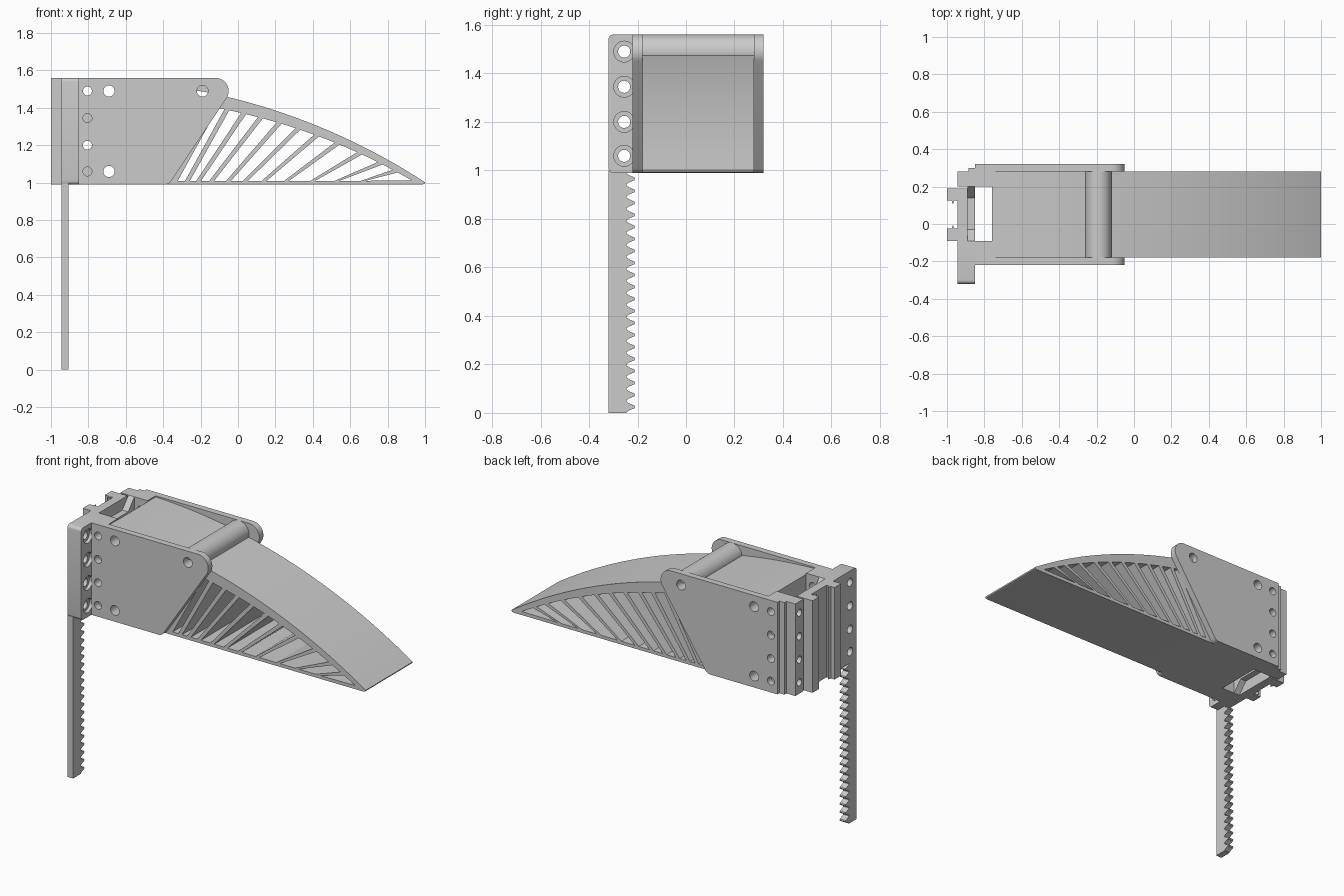
import bpy, bmesh, math

if "Cube" in bpy.data.objects:
    bpy.data.objects.remove(bpy.data.objects["Cube"])


def arc(cu, cv, r, a0, a1, n):
    return [(cu + r * math.cos(math.radians(a0 + (a1 - a0) * i / n)),
             cv + r * math.sin(math.radians(a0 + (a1 - a0) * i / n))) for i in range(n + 1)]


def circle(cu, cv, r, n=32):
    return arc(cu, cv, r, 0, 360, n)[:-1]


def rect(u0, u1, v0, v1):
    return [(u0, v0), (u1, v0), (u1, v1), (u0, v1)]


def prism(name, axis, lo, hi, loops):
    """Extrude an outline (first loop) with holes (other loops) along an axis."""
    cu = bpy.data.curves.new(name, 'CURVE')
    cu.dimensions, cu.fill_mode, cu.extrude = '2D', 'BOTH', (hi - lo) / 2
    for loop in loops:
        sp = cu.splines.new('POLY')
        sp.points.add(len(loop) - 1)
        for p, (u, v) in zip(sp.points, loop):
            p.co = (u, v, 0, 1)
        sp.use_cyclic_u = True
    tmp = bpy.data.objects.new("tmp", cu)
    bpy.context.collection.objects.link(tmp)
    bpy.context.view_layer.update()
    ev = tmp.evaluated_get(bpy.context.evaluated_depsgraph_get())
    me = bpy.data.meshes.new_from_object(ev)
    me.name = name
    bpy.data.objects.remove(tmp)
    bpy.data.curves.remove(cu)
    bm = bmesh.new()
    bm.from_mesh(me)
    bmesh.ops.remove_doubles(bm, verts=bm.verts, dist=1e-5)
    for vert in bm.verts:
        u, v, w = vert.co
        w += (lo + hi) / 2
        vert.co = {'x': (w, u, v), 'y': (u, w, v), 'z': (u, v, w)}[axis]
    bmesh.ops.recalc_face_normals(bm, faces=bm.faces)
    bm.to_mesh(me)
    bm.free()
    ob = bpy.data.objects.new(name, me)
    bpy.context.collection.objects.link(ob)
    for o in bpy.context.selected_objects:
        o.select_set(False)
    ob.select_set(True)
    bpy.context.view_layer.objects.active = ob
    bpy.ops.object.shade_smooth_by_angle(angle=math.radians(30))
    return ob


Z0, Z1 = 0.99, 1.56
LEVELS = (1.06, 1.20, 1.345, 1.49)
PINS = [(-0.69, 1.49), (-0.69, 1.06), (-0.19, 1.49)]


# Blade: curved top, flat bottom, slanted ribs between through openings
def top(x):
    return math.sqrt(3.4 ** 2 - (x + 0.857) ** 2) - 1.846


def inner(x):
    return top(x) - 0.07 + 0.035 * (x + 0.06)


outline = [(-0.76, Z0), (0.985, Z0), (0.997, 0.994), (1.0, 1.002)]
outline += [(0.99 - 1.75 * i / 40, top(0.99 - 1.75 * i / 40)) for i in range(41)]
ribs = [(-0.335, -0.12), (-0.27, -0.06), (-0.21, 0.03), (-0.14, 0.12), (-0.05, 0.22),
        (0.04, 0.32), (0.14, 0.42), (0.26, 0.53), (0.40, 0.65), (0.53, 0.76), (0.67, 0.84)]
w = 0.013
openings = []
for (b0, t0), (b1, t1) in zip(ribs, ribs[1:]):
    xs = [t1 - w + (t0 + w - t1 + w) * i / 3 for i in range(4)]
    openings.append([(b0 + w, 1.01), (b1 - w, 1.01)] + [(x, inner(x)) for x in xs])
b, t = ribs[-1]
openings.append([(b + w, 1.01), (0.93, 1.012), (t + w, inner(t + w))])
prism("blade", 'y', -0.18, 0.28, [outline] + openings + [circle(x, z, 0.03) for x, z in PINS])

# Round pivot hub across the blade
prism("pivot_hub", 'y', -0.18, 0.28, [circle(-0.19, 1.49, 0.07, 48), circle(-0.19, 1.49, 0.03)])

# Side plates with pin and screw holes
plate = [(-0.85, Z0)] + arc(-0.39, 1.03, 0.04, -90, -34, 6) + arc(-0.12, 1.49, 0.07, -34, 90, 16) + [(-0.85, Z1)]
holes = [circle(x, z, 0.03) for x, z in PINS] + [circle(-0.805, z, 0.024) for z in LEVELS]
prism("front_side_plate", 'y', -0.22, -0.18, [plate] + holes)
prism("back_side_plate", 'y', 0.28, 0.32, [plate] + holes)

# Corner columns joining the plates to the rear mount
for name, y0, y1 in (("front_column", -0.18, -0.09), ("back_column", 0.20, 0.28)):
    prism(name, 'y', y0, y1, [rect(-0.85, -0.76, Z0, Z1)] +
          [circle(-0.805, z, 0.024) for z in (1.20, 1.49)])

# Rear mounting blocks with counterbored screw holes
block = [(-0.09, Z0), (-0.09, Z1)] + arc(-0.30, Z1 - 0.02, 0.02, 90, 180, 5) + \
    arc(-0.30, Z0 + 0.02, 0.02, 180, 270, 5)
prism("front_mount_block", 'x', -0.945, -0.87, [block] + [circle(-0.255, z, 0.025) for z in LEVELS])
prism("front_mount_face", 'x', -0.87, -0.85, [block] + [circle(-0.255, z, 0.043) for z in LEVELS])
prism("back_mount_block", 'x', -0.945, -0.885, [rect(0.20, 0.28, Z0, Z1)] +
      [circle(0.24, z, 0.022) for z in LEVELS])
prism("back_mount_step", 'x', -0.885, -0.85, [rect(0.20, 0.30, Z0, Z1)] +
      [circle(0.24, z, 0.022) for z in LEVELS])

# Arched web between the mounting blocks
web = [(-0.09, Z0), (-0.03, 1.06), (0.14, 1.06), (0.20, Z0),
       (0.20, Z1), (0.14, 1.49), (-0.03, 1.49), (-0.09, Z1)]
prism("rear_web", 'x', -0.89, -0.85, [web])

# Slide channel at the very back, open to the rear with small lips
half = [(-0.89, 0.14), (-1.0, 0.14), (-1.0, 0.065), (-0.975, 0.065),
        (-0.968, 0.05), (-0.96, 0.065), (-0.945, 0.065)]
mid = 0.05
upper = [(x, mid + (0.075 if y == 0.065 else 0.055 if y == 0.05 else y)) for x, y in half]
lower = [(x, 2 * mid - y) for x, y in reversed(upper)]
prism("slide_channel", 'z', Z0, Z1, [upper + lower])

# Toothed rack hanging below the front mounting block
pitch, count = Z0 / 20, 20
teeth = []
for i in range(count):
    z = i * pitch
    teeth += [(-0.245, z + 0.06 * pitch), (-0.235, z + 0.2 * pitch), (-0.213, z + 0.38 * pitch),
              (-0.21, z + 0.5 * pitch), (-0.213, z + 0.62 * pitch),
              (-0.235, z + 0.8 * pitch), (-0.245, z + 0.94 * pitch)]
prism("toothed_rack", 'x', -0.945, -0.905, [[(-0.32, 0), (-0.245, 0)] + teeth + [(-0.245, 1.0), (-0.32, 1.0)]])
